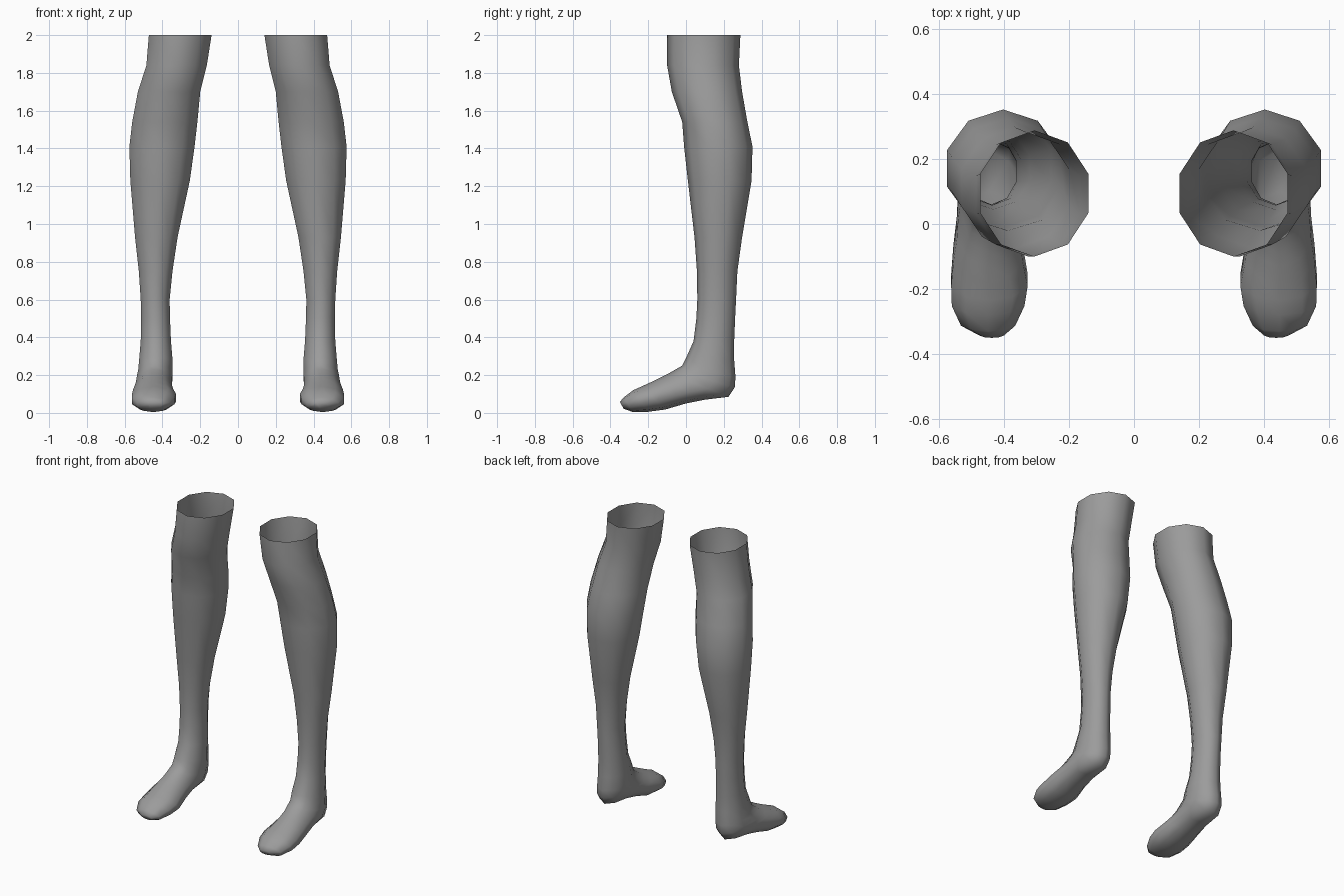
import bpy, bmesh, math

if "Cube" in bpy.data.objects:
    bpy.data.objects.remove(bpy.data.objects["Cube"])

SIDES = 10

# Leg rings: height, inner x, outer x, front y, back y
SHIN = [
    (2.00, .14, .472, -.10, .288),
    (1.84, .165, .485, -.10, .28),
    (1.70, .20, .53, -.075, .297),
    (1.54, .215, .56, -.02, .325),
    (1.41, .23, .575, -.01, .352),
    (1.23, .255, .57, .01, .347),
    (0.93, .32, .545, .045, .297),
    (0.75, .347, .525, .058, .272),
    (0.60, .362, .515, .06, .265),
    (0.50, .36, .513, .055, .26),
    (0.38, .355, .515, .04, .255),
]
# Foot rings swing forward: inner x, outer x, top (y, z), sole (y, z)
FOOT = [
    (.347, .523, (.00, .29), (.255, .28)),
    (.348, .528, (-.02, .25), (.262, .19)),
    (.348, .535, (-.055, .23), (.258, .135)),
    (.350, .540, (-.09, .21), (.225, .085)),
    (.350, .545, (-.13, .19), (.10, .07)),
    (.342, .555, (-.18, .165), (.00, .05)),
    (.327, .562, (-.235, .14), (-.11, .018)),
    (.337, .560, (-.28, .12), (-.20, .006)),
    (.365, .532, (-.33, .082), (-.28, .004)),
    (.400, .475, (-.35, .058), (-.33, .022)),
]

skin = bpy.data.materials.new("grey")
skin.diffuse_color = (.33, .33, .33, 1)
skin.use_nodes = True
skin.node_tree.nodes["Principled BSDF"].inputs["Base Color"].default_value = skin.diffuse_color


def ring_points(x0, x1, front, back):
    """Ten-sided oval, flat on its inner and outer sides."""
    pts = []
    for k in range(SIDES):
        a = 2 * math.pi * (k + .5) / SIDES
        x = (x0 + x1) / 2 + (x1 - x0) / 2 * math.cos(a) / math.cos(math.pi / SIDES)
        t = (1 + math.sin(a)) / 2
        y, z = (f + (b - f) * t for f, b in zip(front, back))
        pts.append((x, y, z))
    return pts


def build_leg(name, side):
    rings = [(x0, x1, (yf, z), (yb, z)) for z, x0, x1, yf, yb in SHIN] + FOOT
    bm = bmesh.new()
    loops = [[bm.verts.new((side * x, y, z)) for x, y, z in ring_points(*r)] for r in rings]
    # Walls, open at the top
    for a, b in zip(loops, loops[1:]):
        for i in range(SIDES):
            j = (i + 1) % SIDES
            quad = (a[i], b[i], b[j], a[j])
            bm.faces.new(quad if side > 0 else quad[::-1])
    # Toe cap
    bm.faces.new(loops[-1][::-1] if side > 0 else loops[-1])
    for f in bm.faces:
        f.smooth = True
    mesh = bpy.data.meshes.new(name)
    bm.to_mesh(mesh)
    bm.free()
    mesh.materials.append(skin)
    bpy.context.collection.objects.link(bpy.data.objects.new(name, mesh))


build_leg("left_leg", 1)
build_leg("right_leg", -1)
